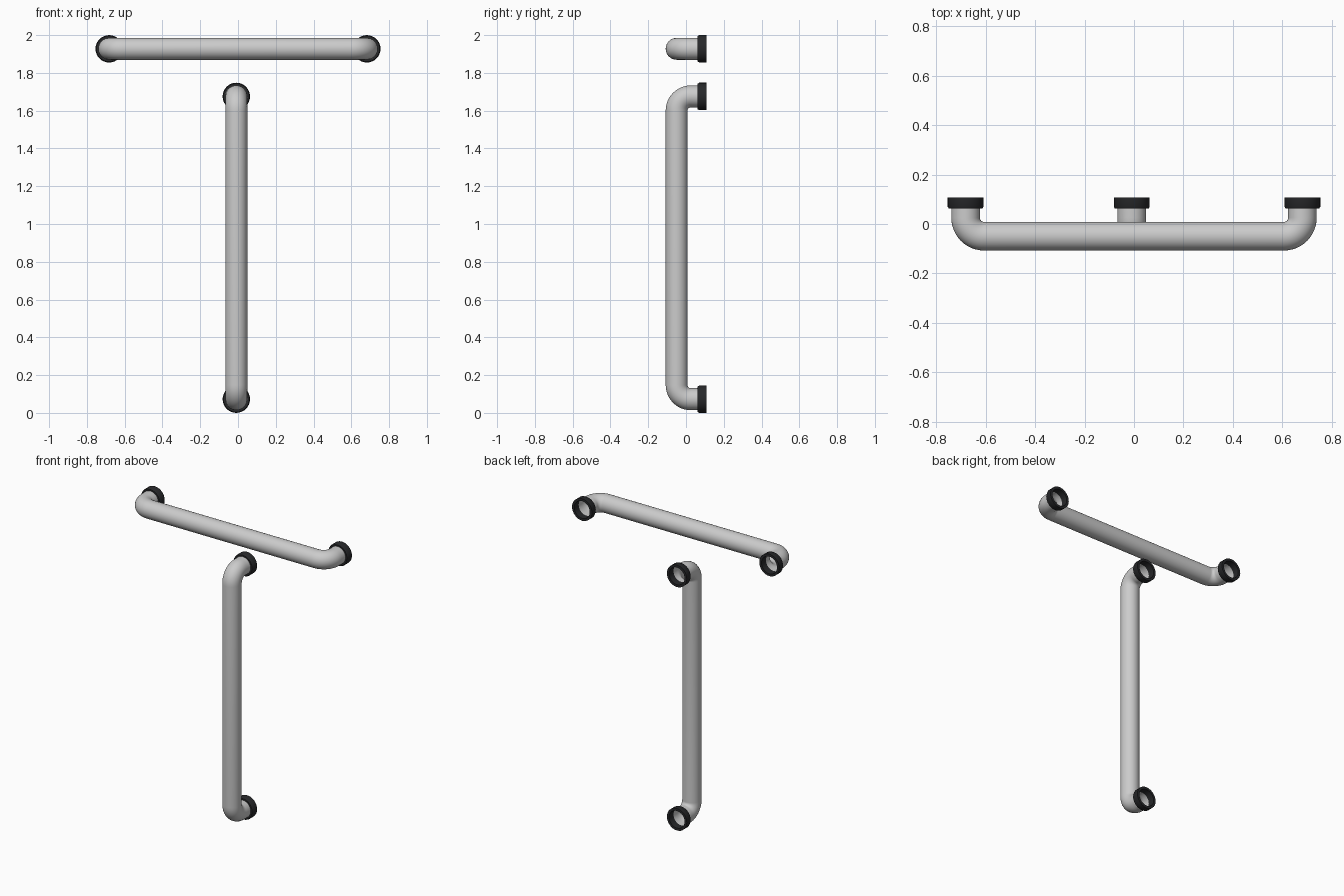
import bpy, bmesh, math
from mathutils import Vector

if "Cube" in bpy.data.objects:
    bpy.data.objects.remove(bpy.data.objects["Cube"])

SIDES = 32
TUBE_R, BEND_R = 0.058, 0.075
BAR_Y, BACK_Y = -0.0495, 0.108
COLLAR_R = 0.0725


def material(name, rgb):
    m = bpy.data.materials.new(name)
    m.diffuse_color = (*rgb, 1)
    m.use_nodes = True
    m.node_tree.nodes["Principled BSDF"].inputs["Base Color"].default_value = m.diffuse_color
    return m


steel = material("brushed steel", (0.6, 0.6, 0.6))
black = material("black rubber", (0.02, 0.021, 0.023))


def skin(name, rings, mat, closed=False):
    """Join a list of point rings into a smooth-shaded surface."""
    bm = bmesh.new()
    loops = [[bm.verts.new(p) for p in ring] for ring in rings]
    pairs = list(zip(loops, loops[1:]))
    if closed:
        pairs.append((loops[-1], loops[0]))
    for a, b in pairs:
        for i in range(SIDES):
            j = (i + 1) % SIDES
            bm.faces.new((a[i], a[j], b[j], b[i]))
    bmesh.ops.recalc_face_normals(bm, faces=bm.faces)
    me = bpy.data.meshes.new(name)
    bm.to_mesh(me)
    bm.free()
    me.materials.append(mat)
    ob = bpy.data.objects.new(name, me)
    bpy.context.collection.objects.link(ob)
    bpy.ops.object.select_all(action='DESELECT')
    ob.select_set(True)
    bpy.context.view_layer.objects.active = ob
    bpy.ops.object.shade_smooth_by_angle(angle=math.radians(35))


ANGLES = [2 * math.pi * i / SIDES for i in range(SIDES)]


def handle(name, centre, axis, half):
    """Bent tube along axis with two legs running back, each ending in a collar."""
    centre, axis, back = Vector(centre), Vector(axis), Vector((0, 1, 0))
    side = axis.cross(back)
    # half path as (along axis, y, tangent angle), then mirrored
    path = [(half, BACK_Y - 0.006, 0.0)]
    for k in range(13):
        t = math.pi / 2 * k / 12
        path.append((half - BEND_R * (1 - math.cos(t)),
                     BAR_Y + BEND_R * (1 - math.sin(t)), t))
    path += [(-u, y, math.pi - t) for u, y, t in reversed(path)]
    rings = []
    for u, y, t in path:
        p = centre + axis * u + back * y
        n = axis * math.cos(t) - back * math.sin(t)
        rings.append([p + TUBE_R * (n * math.cos(a) + side * math.sin(a)) for a in ANGLES])
    skin(name + "_tube", rings, steel)

    # chamfered ring collars, open at the back
    profile = [(0.0565, 0.062), (0.068, 0.062), (COLLAR_R, 0.070),
               (COLLAR_R, BACK_Y), (0.0565, BACK_Y)]
    for s, label in ((1, "_collar_a"), (-1, "_collar_b")):
        c = centre + axis * (half * s)
        rings = [[c + back * y + r * (axis * math.cos(a) + side * math.sin(a))
                  for a in ANGLES] for r, y in profile]
        skin(name + label, rings, black, closed=True)


# horizontal bar on top, upright bar below it
handle("horizontal_bar", (0, 0, 2 - COLLAR_R), (1, 0, 0), 0.682)
handle("upright_bar", (-0.009, 0, 0.874), (0, 0, 1), 0.8015)
